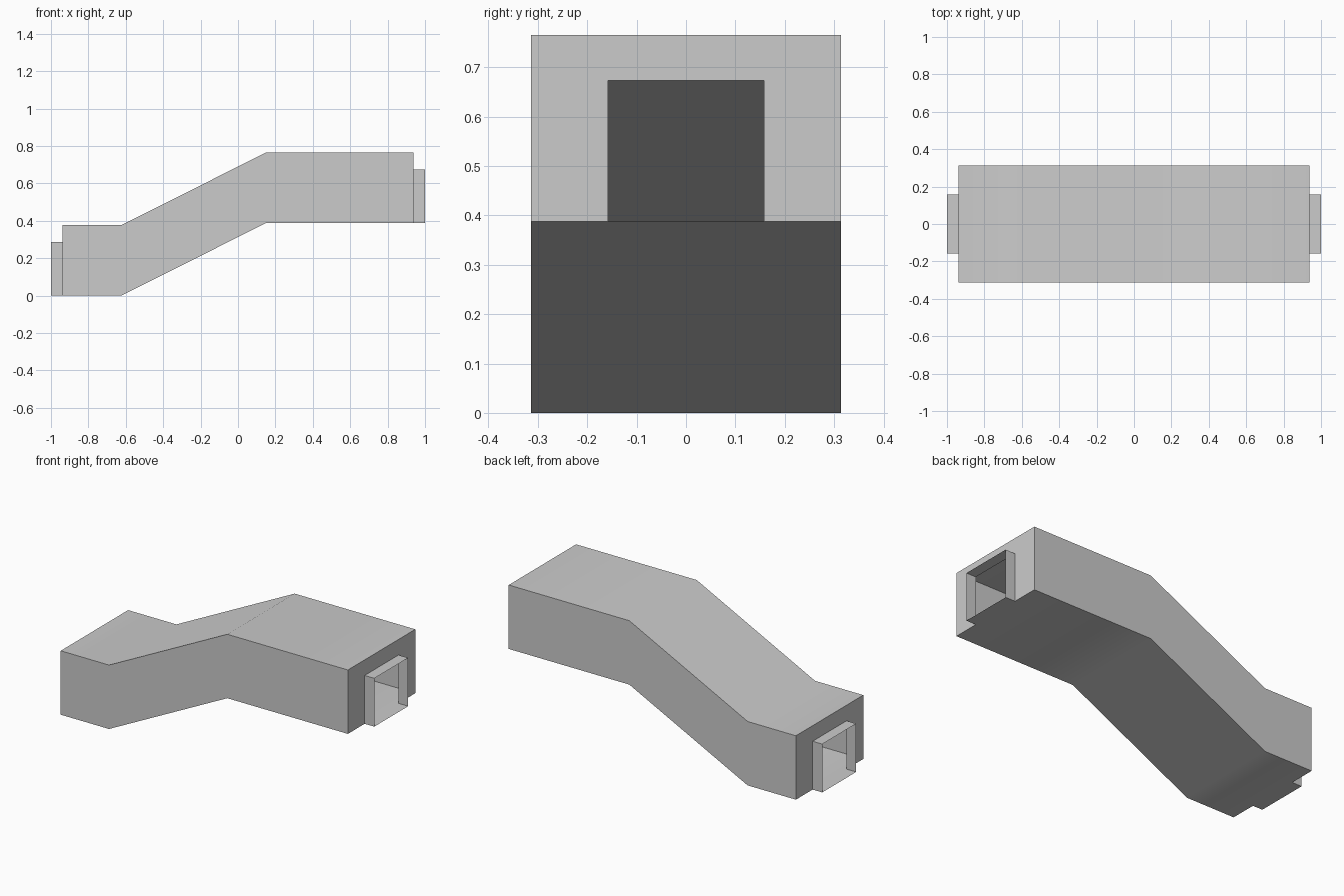
import bpy, bmesh, math

if "Cube" in bpy.data.objects:
    bpy.data.objects.remove(bpy.data.objects["Cube"])

BODY = (0.314, 0.377)   # half width, height of the passage
DOOR = (0.158, 0.285)   # half width, height of the doorway
LOW, HIGH = 0.0, 0.388  # floor levels
END, WALL = 1.0, 0.937


def loft(name, stations):
    """Thin open tube through rectangular sections (x, floor z, (half width, height))."""
    bm = bmesh.new()
    rings = []
    for x, z, (w, h) in stations:
        corners = [(-w, z), (w, z), (w, z + h), (-w, z + h)]
        rings.append([bm.verts.new((x, y, zz)) for y, zz in corners])
    for i in range(len(rings) - 1):
        a, b = rings[i], rings[i + 1]
        flat = stations[i][0] == stations[i + 1][0]
        for j in range(4):
            # an end wall has no strip under the door, which sits on the floor
            if flat and j == 0:
                continue
            k = (j + 1) % 4
            bm.faces.new((a[j], b[j], b[k], a[k]))
    # make the walls face outward
    bm.normal_update()
    if next(f for f in bm.faces if abs(f.normal.z) > 0.8).normal.z > 0:
        bmesh.ops.reverse_faces(bm, faces=bm.faces[:])
    mesh = bpy.data.meshes.new(name)
    bm.to_mesh(mesh)
    bm.free()
    obj = bpy.data.objects.new(name, mesh)
    bpy.context.collection.objects.link(obj)
    bpy.ops.object.select_all(action='DESELECT')
    obj.select_set(True)
    bpy.context.view_layer.objects.active = obj
    bpy.ops.object.shade_smooth_by_angle(angle=math.radians(30))
    return obj


# Ramped corridor, closed at each end by a wall with a doorway
loft("corridor", [
    (-WALL, LOW, DOOR), (-WALL, LOW, BODY), (-0.622, LOW, BODY),
    (0.15, HIGH, BODY), (WALL, HIGH, BODY), (WALL, HIGH, DOOR),
])

# Short doorway collars on both ends
loft("lower_doorway", [(-END, LOW, DOOR), (-WALL, LOW, DOOR)])
loft("upper_doorway", [(WALL, HIGH, DOOR), (END, HIGH, DOOR)])
